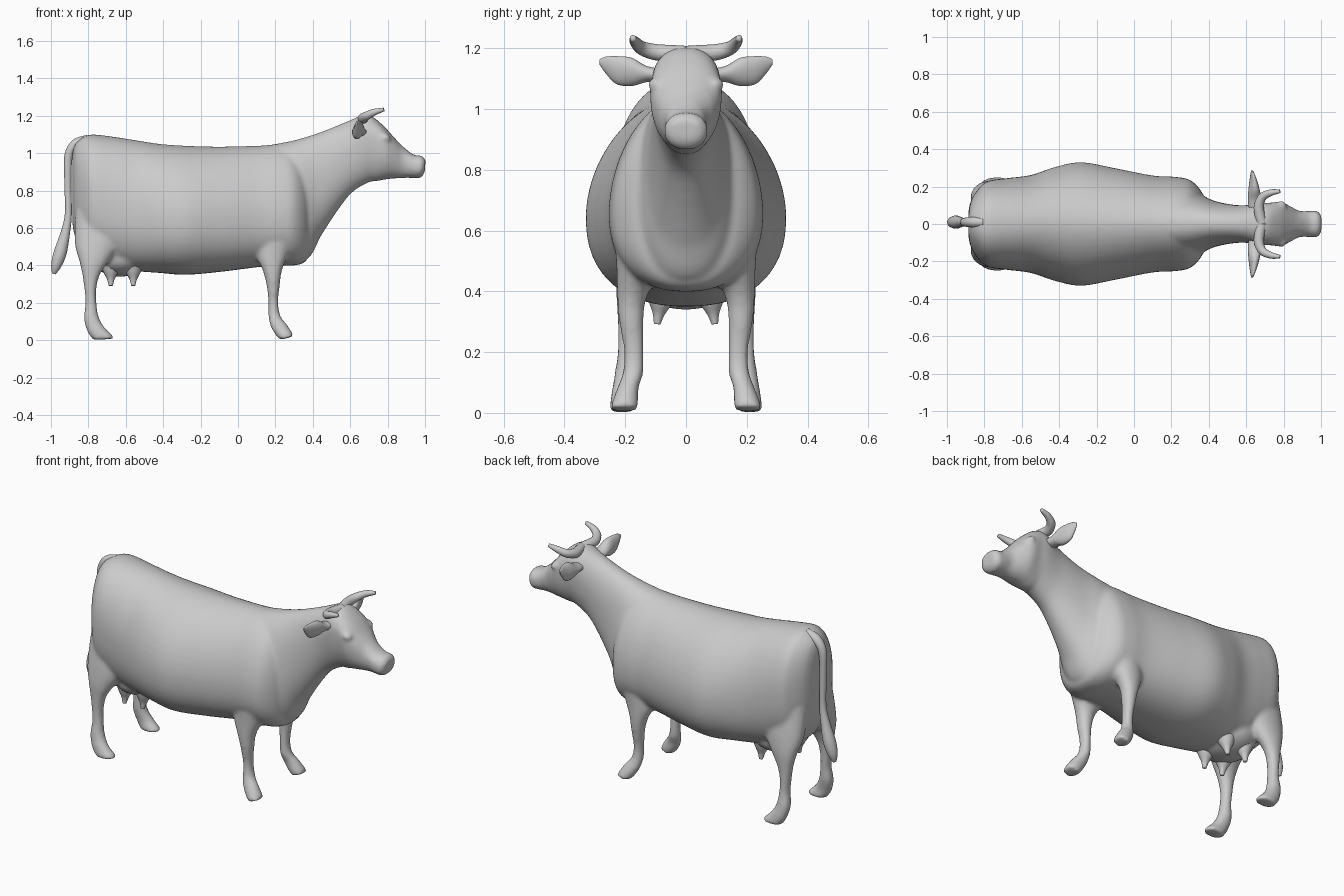
import bpy, bmesh, math
from mathutils import Vector as V


def ring(a, b, side, wide=0.5, e=2.0, n=56, low=None):
    """Superellipse section from edge point b to a, widest at fraction 'wide'."""
    a, b, side = V(a), V(b), V(side)
    mid, pts = b + (a - b) * wide, []
    for k in range(n):
        t = 2 * math.pi * (k + 0.5) / n
        p = e if math.sin(t) > 0 else (low or e)
        c, s = (math.copysign(abs(f(t)) ** (2 / p), f(t)) for f in (math.cos, math.sin))
        pts.append(mid + (a - b) * s * ((1 - wide) if s > 0 else wide) + side * c)
    return pts


def loft(bm, rings, sub=6):
    """Skin a closed, spline-smoothed surface through the rings."""
    fine, m = [], len(rings)
    for i in range(m - 1):
        quads = list(zip(rings[max(i - 1, 0)], rings[i], rings[i + 1], rings[min(i + 2, m - 1)]))
        for j in range(sub):
            t = j / sub
            fine.append([0.5 * (2 * p1 + (p2 - p0) * t + (2 * p0 - 5 * p1 + 4 * p2 - p3) * t * t
                                + (3 * p1 - p0 - 3 * p2 + p3) * t ** 3) for p0, p1, p2, p3 in quads])
    fine.append(rings[-1])
    vs = [[bm.verts.new(p) for p in r] for r in fine]
    n = len(vs[0])
    faces = [bm.faces.new((r[k], r[(k + 1) % n], q[(k + 1) % n], q[k]))
             for r, q in zip(vs, vs[1:]) for k in range(n)]
    faces += [bm.faces.new(vs[0]), bm.faces.new(vs[-1])]
    bmesh.ops.recalc_face_normals(bm, faces=faces)


def tube(path, radii, ref):
    """Round sections that follow a path."""
    pts, out = [V(p) for p in path], []
    for i, (p, r) in enumerate(zip(pts, radii)):
        t = (pts[min(i + 1, len(pts) - 1)] - pts[max(i - 1, 0)]).normalized()
        u = t.cross(V(ref)).normalized()
        out.append(ring(p + u * r, p - u * r, t.cross(u) * r, n=16))
    return out


def ball(bm, loc, size):
    res = bmesh.ops.create_uvsphere(bm, u_segments=32, v_segments=20, radius=1)
    for v in res["verts"]:
        v.co = V(loc) + V([c * s for c, s in zip(v.co, size)])


def finish(name, bm, mirror=False):
    me = bpy.data.meshes.new(name)
    for f in bm.faces:
        f.smooth = True
    bm.to_mesh(me)
    bm.free()
    ob = bpy.data.objects.new(name, me)
    bpy.context.collection.objects.link(ob)
    if mirror:
        mod = ob.modifiers.new("mirror", "MIRROR")
        mod.use_axis = (False, True, False)
        mod.use_mirror_merge = False
    return ob


skin = bmesh.new()

# Trunk: x, belly z, back z, half width, widest fraction, roundness of the back
trunk = [(-.885, .62, 1.00, .07, .5, 2.2), (-.87, .55, 1.05, .13, .5, 2.2), (-.83, .48, 1.085, .19, .5, 2.2),
         (-.78, .43, 1.10, .23, .5, 2.2), (-.68, .39, 1.09, .245, .48, 2.1), (-.55, .37, 1.07, .262, .44, 2),
         (-.42, .36, 1.05, .305, .43, 1.9), (-.28, .35, 1.04, .330, .43, 1.85),
         (-.10, .365, 1.035, .298, .43, 1.85), (.10, .39, 1.04, .259, .42, 1.85),
         (.22, .40, 1.045, .252, .40, 1.85), (.30, .40, 1.015, .235, .42, 1.9),
         (.36, .42, .93, .175, .46, 2), (.385, .48, .82, .10, .48, 2)]
loft(skin, [ring((x, 0, t), (x, 0, b), (0, w, 0), f, e, low=2.35) for x, b, t, w, f, e in trunk])

# Neck and head: top x, z, bottom x, z, half width, widest fraction
neck = [(.08, 1.03, .22, .42, .18, .45), (.27, 1.062, .37, .435, .165, .45),
        (.40, 1.098, .445, .56, .125, .45), (.50, 1.135, .53, .69, .105, .5),
        (.58, 1.168, .61, .79, .10, .55), (.66, 1.20, .70, .845, .112, .65),
        (.715, 1.197, .74, .85, .113, .66), (.78, 1.145, .79, .86, .118, .68),
        (.83, 1.09, .84, .865, .096, .65), (.88, 1.038, .89, .868, .070, .55),
        (.94, .992, .94, .868, .070, .5), (.98, .988, .975, .868, .07, .5),
        (1.003, .965, .998, .895, .048, .5)]
loft(skin, [ring((tx, 0, tz), (bx, 0, bz), (0, w, 0), f, 2.2) for tx, tz, bx, bz, w, f in neck])

# Legs: front x, z, back x, z, centre y, half width
front_leg = [(.34, .75, .08, .75, .135, .09), (.32, .60, .10, .58, .148, .085),
             (.275, .47, .10, .45, .16, .068), (.237, .38, .13, .38, .178, .048),
             (.224, .30, .152, .30, .18, .040), (.215, .20, .163, .20, .172, .032),
             (.227, .13, .163, .13, .175, .034), (.257, .09, .172, .08, .19, .035),
             (.287, .045, .20, .03, .20, .043), (.297, .02, .225, .002, .205, .045)]
hind_leg = [(-.60, .80, -.83, .85, .12, .085), (-.60, .62, -.868, .68, .122, .085),
            (-.64, .50, -.872, .52, .150, .074), (-.70, .41, -.85, .43, .178, .052),
            (-.738, .35, -.832, .35, .188, .039), (-.757, .28, -.822, .28, .19, .034),
            (-.757, .20, -.815, .20, .193, .032), (-.743, .12, -.824, .12, .20, .036),
            (-.71, .065, -.807, .05, .21, .036), (-.670, .025, -.785, .015, .21, .041),
            (-.665, .008, -.775, .001, .21, .043)]
for s in (1, -1):
    for leg in (front_leg, hind_leg):
        loft(skin, [ring((fx, s * y, fz), (bx, s * y, bz), (0, w, 0), .5, 2.1)
                    for fx, fz, bx, bz, y, w in leg])
    ball(skin, (.788, s * .10, 1.08), (.028, .024, .024))      # eye bump

# Udder
ball(skin, (-.63, 0, .44), (.15, .17, .10))

body = finish("body", skin)
remesh = body.modifiers.new("blend", "REMESH")
remesh.mode = 'VOXEL'
remesh.voxel_size = .011
remesh.use_smooth_shade = True
smooth = body.modifiers.new("soften", "SMOOTH")
smooth.factor = .5
smooth.iterations = 6

# Teats
bm = bmesh.new()
for x in (-.68, -.56):
    loft(bm, tube([(x, .08, .40), (x, .085, .36), (x, .09, .325), (x, .095, .292)],
                  [.055, .038, .02, .011], (1, 0, 0)))
finish("teats", bm, True)

# Horns, meeting across the top of the head
bm = bmesh.new()
loft(bm, tube([(.685, 0, 1.180), (.672, .05, 1.183), (.668, .10, 1.187), (.688, .145, 1.20),
               (.73, .167, 1.22), (.78, .175, 1.234)], [.028, .028, .027, .023, .018, .010], (0, 0, 1)))
finish("horns", bm, True)

# Ears: x, y, z, half height, half thickness
ears = [(.655, .08, 1.11, .022, .04), (.645, .13, 1.115, .027, .036), (.642, .18, 1.122, .047, .030),
        (.638, .23, 1.128, .046, .02), (.634, .265, 1.145, .027, .011), (.632, .285, 1.155, .008, .005)]
bm = bmesh.new()
loft(bm, [ring((x + h * .15, y, z + h), (x - h * .15, y, z - h), (t, 0, 0), n=24) for x, y, z, h, t in ears])
finish("ears", bm, True)

# Tail with tuft
tail = [(-.80, 1.075, .025), (-.865, 1.05, .028), (-.905, .99, .023), (-.910, .85, .019), (-.907, .68, .019),
        (-.922, .58, .025), (-.95, .47, .035), (-.972, .40, .028), (-.985, .355, .010)]
bm = bmesh.new()
loft(bm, tube([(x, .01, z) for x, z, r in tail], [r for x, z, r in tail], (0, 1, 0)))
finish("tail", bm)
